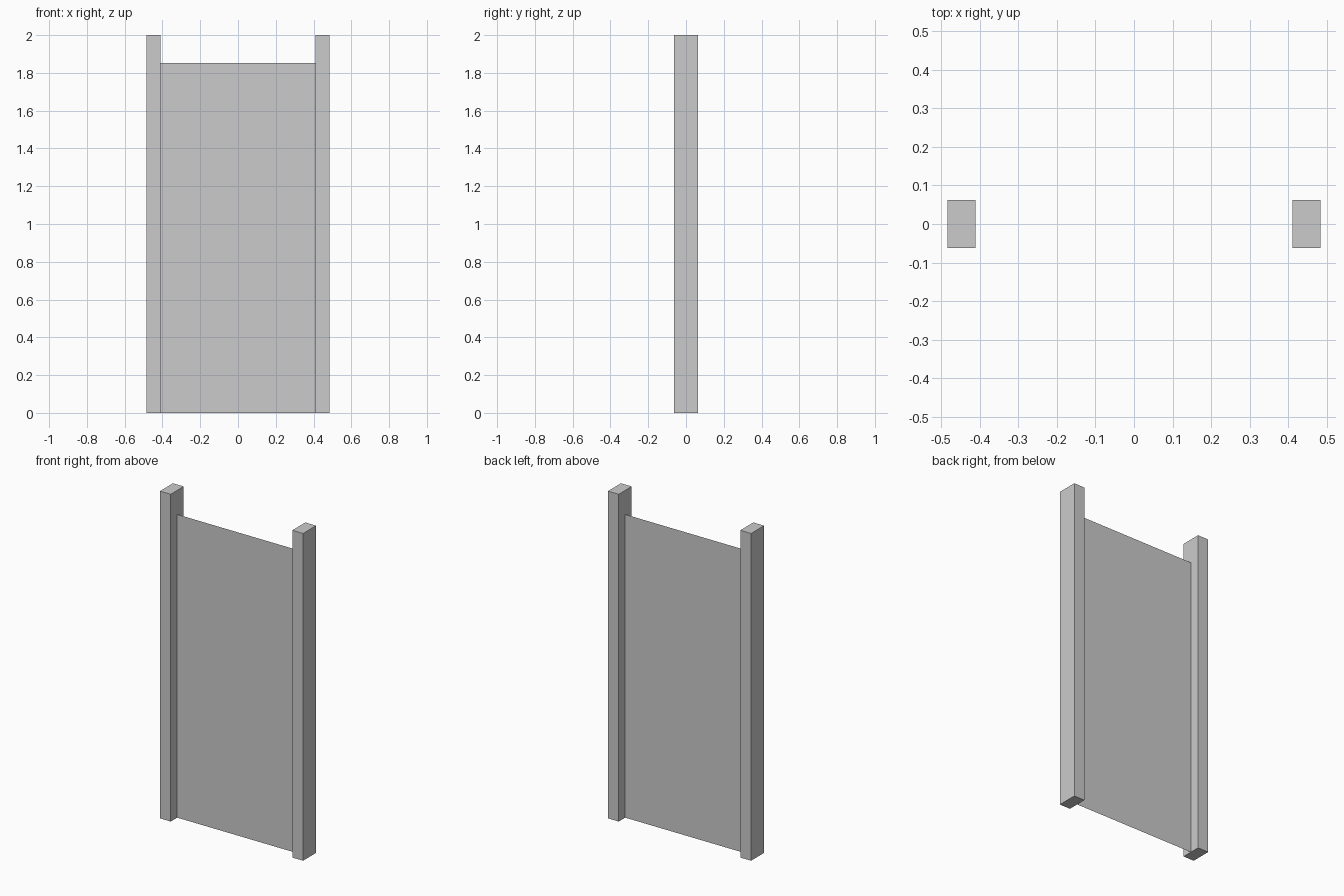
import bpy

if "Cube" in bpy.data.objects:
    bpy.data.objects.remove(bpy.data.objects["Cube"])

POST_IN, POST_OUT = 0.411, 0.484
DEPTH, HEIGHT = 0.125, 2.0
PANEL_TOP = 1.853

# Side posts, mirrored about the centre
for side, name in ((-1, "left_post"), (1, "right_post")):
    bpy.ops.mesh.primitive_cube_add(
        size=1, location=(side * (POST_IN + POST_OUT) / 2, 0, HEIGHT / 2))
    post = bpy.context.object
    post.name = name
    post.scale = (POST_OUT - POST_IN, DEPTH, HEIGHT)
    bpy.ops.object.transform_apply(location=False, rotation=False, scale=True)

# Thin single-sheet panel between the posts
mesh = bpy.data.meshes.new("panel")
mesh.from_pydata(
    [(-POST_IN, 0, 0), (POST_IN, 0, 0), (POST_IN, 0, PANEL_TOP), (-POST_IN, 0, PANEL_TOP)],
    [], [(0, 1, 2, 3)])
panel = bpy.data.objects.new("panel", mesh)
bpy.context.collection.objects.link(panel)
